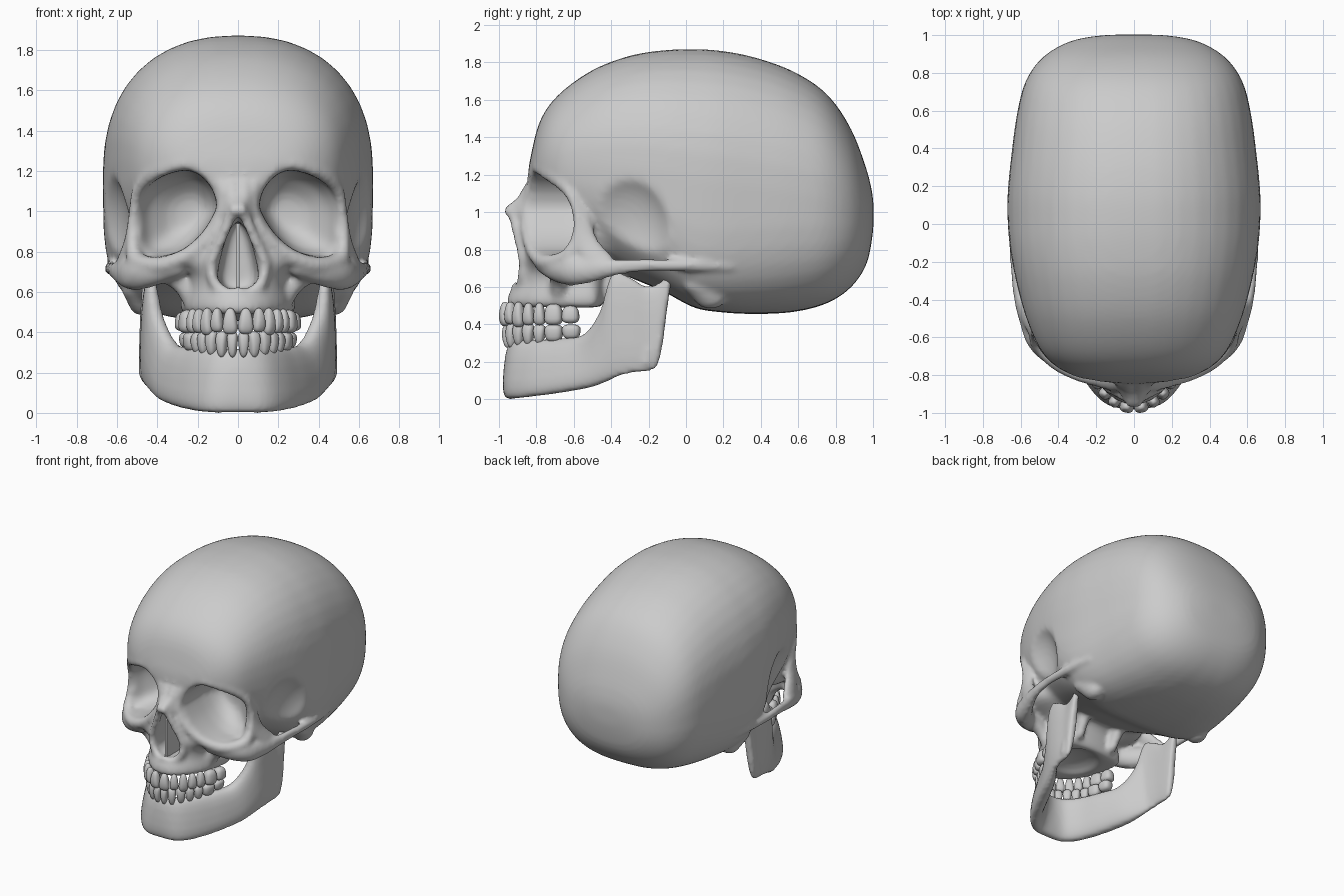
import bpy, bmesh, math
from mathutils import Matrix, Vector


def spow(v, e):
    return math.copysign(abs(v) ** e, v)


def spline(rows, k):
    # Catmull-Rom interpolation of rows of numbers
    out = []
    for i in range(len(rows) - 1):
        p = [rows[max(i - 1, 0)], rows[i], rows[i + 1], rows[min(i + 2, len(rows) - 1)]]
        for j in range(k):
            t = j / k
            out.append([0.5 * (2 * b + (c - a) * t + (2 * a - 5 * b + 4 * c - d) * t * t
                               + (3 * b - a - 3 * c + d) * t ** 3) for a, b, c, d in zip(*p)])
    return out + [list(rows[-1])]


def loft(bm, rings):
    vs = [[bm.verts.new(p) for p in r] for r in rings]
    n = len(vs[0])
    for a, b in zip(vs, vs[1:]):
        for i in range(n):
            bm.faces.new((a[i], a[(i + 1) % n], b[(i + 1) % n], b[i]))
    bm.faces.new(vs[0][::-1])
    bm.faces.new(vs[-1])


def blob(bm, c, r, sub=2):
    m = Matrix.Translation(c) @ Matrix.Diagonal((*r, 1))
    return bmesh.ops.create_icosphere(bm, subdivisions=sub, radius=1, matrix=m)["verts"]


def stroke(bm, rows, k=6):
    # Mirrored chain of ellipsoids; rows are x, y, z, r or x, y, z, rx, ry, rz
    rows = [r if len(r) == 6 else (*r, r[3], r[3]) for r in rows]
    for p in spline(rows, k):
        for s in (1, -1):
            blob(bm, (s * p[0], p[1], p[2]), p[3:])


def make(bm, name):
    bmesh.ops.recalc_face_normals(bm, faces=bm.faces)
    me = bpy.data.meshes.new(name)
    bm.to_mesh(me)
    bm.free()
    ob = bpy.data.objects.new(name, me)
    bpy.context.collection.objects.link(ob)
    me.polygons.foreach_set("use_smooth", [True] * len(me.polygons))
    return ob


def bake(ob):
    bpy.context.view_layer.update()
    dg = bpy.context.evaluated_depsgraph_get()
    me = bpy.data.meshes.new_from_object(ob.evaluated_get(dg))
    ob.modifiers.clear()
    ob.data = me
    me.polygons.foreach_set("use_smooth", [True] * len(me.polygons))


def fuse(ob, size, rounds):
    m = ob.modifiers.new("fuse", "REMESH")
    m.mode, m.voxel_size = "VOXEL", size
    s = ob.modifiers.new("soften", "SMOOTH")
    s.factor, s.iterations = 0.5, rounds
    bake(ob)


ANG = [2 * math.pi * i / 40 for i in range(40)]

# Braincase: sections along y (y, top, bottom, half width, squareness of lower half)
bm = bmesh.new()
case = [(-.845, 1.21, 1.17, .04, 2), (-.83, 1.30, 1.08, .22, 2), (-.78, 1.49, .95, .37, 2.2),
        (-.68, 1.63, .85, .487, 2.4), (-.5, 1.76, .74, .57, 2.5), (-.3, 1.837, .65, .625, 2.8),
        (-.12, 1.866, .575, .658, 3.5), (.04, 1.872, .49, .67, 3.9), (.18, 1.864, .465, .668, 3.8),
        (.36, 1.83, .455, .65, 3.4), (.57, 1.755, .465, .622, 3), (.75, 1.635, .51, .577, 2.8),
        (.88, 1.45, .595, .487, 2.6), (.965, 1.23, .72, .345, 2.4), (.998, 1.09, .88, .18, 2.2),
        (1.003, 1.02, .96, .03, 2)]
rings = []
for y, t, b, w, n in spline(case, 4):
    ring = []
    for a in ANG:
        e = 2 / 2.3 if math.sin(a) > 0 else 2 / n
        ring.append((w * spow(math.cos(a), e), y, (t + b) / 2 + (t - b) / 2 * spow(math.sin(a), e)))
    rings.append(ring)
loft(bm, rings)

# Midface and upper jaw: sections along z (z, half width, front, widest, back, roundness)
face = [(.49, .285, -.965, -.5, -.44, 1), (.55, .29, -.955, -.5, -.43, 1), (.62, .27, -.92, -.52, -.42, .97),
        (.70, .29, -.9, -.56, -.38, .92), (.77, .46, -.875, -.56, -.32, .87), (.85, .5, -.87, -.56, -.3, .87),
        (.95, .5, -.86, -.55, -.25, .87), (1.1, .5, -.85, -.55, -.2, .87), (1.25, .43, -.82, -.5, -.2, .87)]
loft(bm, [[(w * spow(math.cos(a), e), c + ((b - c) if math.sin(a) > 0 else (c - f)) * spow(math.sin(a), e), z)
           for a in ANG] for z, w, f, c, b, e in spline(face, 4)])
skull = make(bm, "skull")
fuse(skull, .02, 2)

# Cutters: eye sockets, nasal opening, temple hollows, palate
bm = bmesh.new()
socket = [(.10, 1.02), (.13, 1.12), (.22, 1.2), (.34, 1.19), (.45, 1.125), (.5, 1.03), (.5, .88), (.475, .79),
          (.38, .775), (.27, .81), (.17, .9), (.10, 1.02)]
outline = spline(socket, 4)[:-1]
for s in (1, -1):
    loft(bm, [[(s * (.3 + dx + (x - .3) * k), y, .99 + (z - .99) * k) for x, z in outline]
              for y, k, dx in ((-1.1, 1, 0), (-.62, .98, 0), (-.53, .82, -.02), (-.46, .5, -.05), (-.44, .25, -.06))])
    blob(bm, (s * .74, -.36, .88), (.215, .3, .36), 4)
half = spline([(0, .96), (.05, .9), (.09, .78), (.11, .68), (.08, .62), (0, .61)], 3)
pear = half + [[-x, z] for x, z in half[-2:0:-1]]
loft(bm, [[(x * k, y, z) for x, z in pear] for y, k in ((-1.1, 1), (-.75, .9), (-.64, .7))])
blob(bm, (0, -.66, .47), (.18, .2, .07), 3)
cutter = make(bm, "cutter")
cutter.hide_render = True
m = skull.modifiers.new("cut", "BOOLEAN")
m.operation, m.solver, m.object = "DIFFERENCE", "EXACT", cutter
bake(skull)
bpy.data.objects.remove(cutter)
fuse(skull, .016, 8)

bm = bmesh.new()
bm.from_mesh(skull.data)
# Brow and eye socket rim
stroke(bm, [(.03, -.81, 1.18, .04), (.17, -.8, 1.228, .034), (.3, -.78, 1.23, .032), (.42, -.71, 1.19, .034),
            (.495, -.62, 1.1, .032), (.518, -.58, .98, .028), (.522, -.585, .86, .032), (.503, -.635, .76, .045),
            (.41, -.73, .73, .045), (.3, -.79, .755, .042), (.19, -.83, .82, .036), (.115, -.855, .91, .03),
            (.075, -.85, 1.02, .028), (.08, -.83, 1.13, .03)])
# Cheekbone, its upright branch and the arch
stroke(bm, [(.3, -.76, .72, .05), (.42, -.69, .7, .065, .065, .075), (.51, -.61, .69, .06, .07, .085),
            (.565, -.51, .69, .04, .07, .068), (.61, -.38, .705, .028, .06, .047), (.63, -.22, .717, .025, .05, .038),
            (.633, -.08, .715, .03, .05, .034), (.62, .08, .715, .035, .06, .035), (.6, .22, .71, .035, .06, .03)])
stroke(bm, [(.5, -.56, 1.06, .025, .04, .05), (.525, -.55, .93, .025, .05, .05), (.54, -.53, .83, .028, .07, .06),
            (.575, -.46, .745, .028, .08, .04)])
stroke(bm, [(.22, -.68, .55, .05), (.28, -.68, .64, .05), (.38, -.68, .71, .055)])
# Nose bridge, nasal rim and spine
stroke(bm, [(.03, -.82, 1.13, .045), (.028, -.86, 1.06, .045), (.04, -.88, .99, .04)])
stroke(bm, [(.02, -.87, 1.06, .035), (.015, -.945, 1.005, .03)])
stroke(bm, [(.03, -.925, .985, .028), (.075, -.9, .88, .028), (.13, -.87, .75, .03), (.12, -.875, .65, .028),
            (.06, -.895, .6, .025), (0, -.915, .605, .022)])
# Mastoid and pterygoid processes
stroke(bm, [(.52, .06, .62, .06, .08, .06), (.475, .13, .55, .07, .09, .07)])
stroke(bm, [(.15, -.43, .56, .035, .05, .04), (.16, -.34, .72, .05)])
skull.data.clear_geometry()
bm.to_mesh(skull.data)
bm.free()
fuse(skull, .016, 5)

# Nasal septum
bm = bmesh.new()
bmesh.ops.create_cube(bm, size=1, matrix=Matrix.Translation((0, -.77, .775)) @ Matrix.Diagonal((.018, .24, .33, 1)))
make(bm, "nasal_septum").data.polygons.foreach_set("use_smooth", [False] * 6)

# Lower jaw: upright sections (bottom x, y, top x, y, bottom z, top z, half thickness)
jaw = [(0, -.945, 0, -.915, .0, .32, .045), (.12, -.93, .1, -.885, .0, .32, .048),
       (.21, -.845, .175, -.8, .01, .32, .05), (.295, -.69, .245, -.67, .03, .325, .055),
       (.37, -.52, .32, -.54, .06, .35, .053), (.41, -.43, .385, -.45, .09, .48, .046),
       (.44, -.36, .425, -.395, .12, .67, .038), (.457, -.28, .44, -.31, .138, .66, .034),
       (.463, -.2, .445, -.21, .148, .605, .03), (.467, -.155, .45, -.135, .175, .63, .03),
       (.462, -.125, .455, -.09, .29, .68, .025), (.46, -.11, .46, -.075, .42, .66, .012)]
full = [(-r[0], r[1], -r[2], *r[3:]) for r in jaw[:0:-1]] + jaw
st = spline(full, 5)
mid = [Vector(((r[0] + r[2]) / 2, (r[1] + r[3]) / 2)) for r in st]
rings = []
for i, (bx, by, tx, ty, zb, zt, th) in enumerate(st):
    d = (mid[min(i + 1, len(mid) - 1)] - mid[max(i - 1, 0)]).normalized()
    ring = []
    for a in ANG[::2]:
        u, t = th * spow(math.cos(a), .75), (spow(math.sin(a), .75) + 1) / 2
        ring.append((bx + (tx - bx) * t + d.y * u, by + (ty - by) * t - d.x * u, zb + (zt - zb) * t))
    rings.append(ring)
bm = bmesh.new()
loft(bm, rings)
stroke(bm, [(.43, -.09, .675, .028), (.49, -.09, .675, .028)])
stroke(bm, [(.465, -.21, .2, .028, .04, .04), (.465, -.2, .26, .028, .04, .04)])
fuse(make(bm, "lower_jaw"), .014, 4)


# Teeth: placed by arc length along an arch
def teeth(name, widths, rx, ry, cy, spans, root):
    bm = bmesh.new()
    arch = [Vector((rx * math.sin(t), cy - ry * math.cos(t))) for t in [math.pi / 2 * i / 400 for i in range(400)]]
    dist = [0]
    for p, q in zip(arch, arch[1:]):
        dist.append(dist[-1] + (q - p).length)
    pos = 0
    for w, (lo, hi) in zip(widths, spans):
        i = min(range(2, 398), key=lambda j: abs(dist[j] - pos - w / 2))
        d = (arch[i + 2] - arch[i - 2]).normalized()
        pos += w
        front = w < .08
        for s in (1, -1):
            for v in blob(bm, (0, 0, 0), (1, 1, 1), 3):
                x, y, z = (spow(c, .72) for c in v.co)
                k = 1 - (.22 if front else .1) * (1 + z * root)
                edge = 1 - .3 * max(0, -z * root) * front
                x, y = x * k * w * .57, y * k * edge * (.04 if front else .045)
                v.co = (s * (arch[i].x + d.x * x - d.y * y), arch[i].y + d.y * x + d.x * y,
                        (lo + hi) / 2 + z * (hi - lo) / 2)
    return make(bm, name)


teeth("upper_teeth", (.078, .064, .068, .066, .066, .095, .09), .28, .472, -.5,
      ((.39, .52), (.40, .52), (.385, .52), (.395, .515), (.395, .515), (.395, .51), (.405, .50)), 1)
teeth("lower_teeth", (.054, .06, .066, .066, .068, .095, .095), .258, .455, -.5,
      ((.275, .405), (.275, .405), (.285, .41), (.29, .405), (.295, .40), (.305, .40), (.32, .40)), -1)
